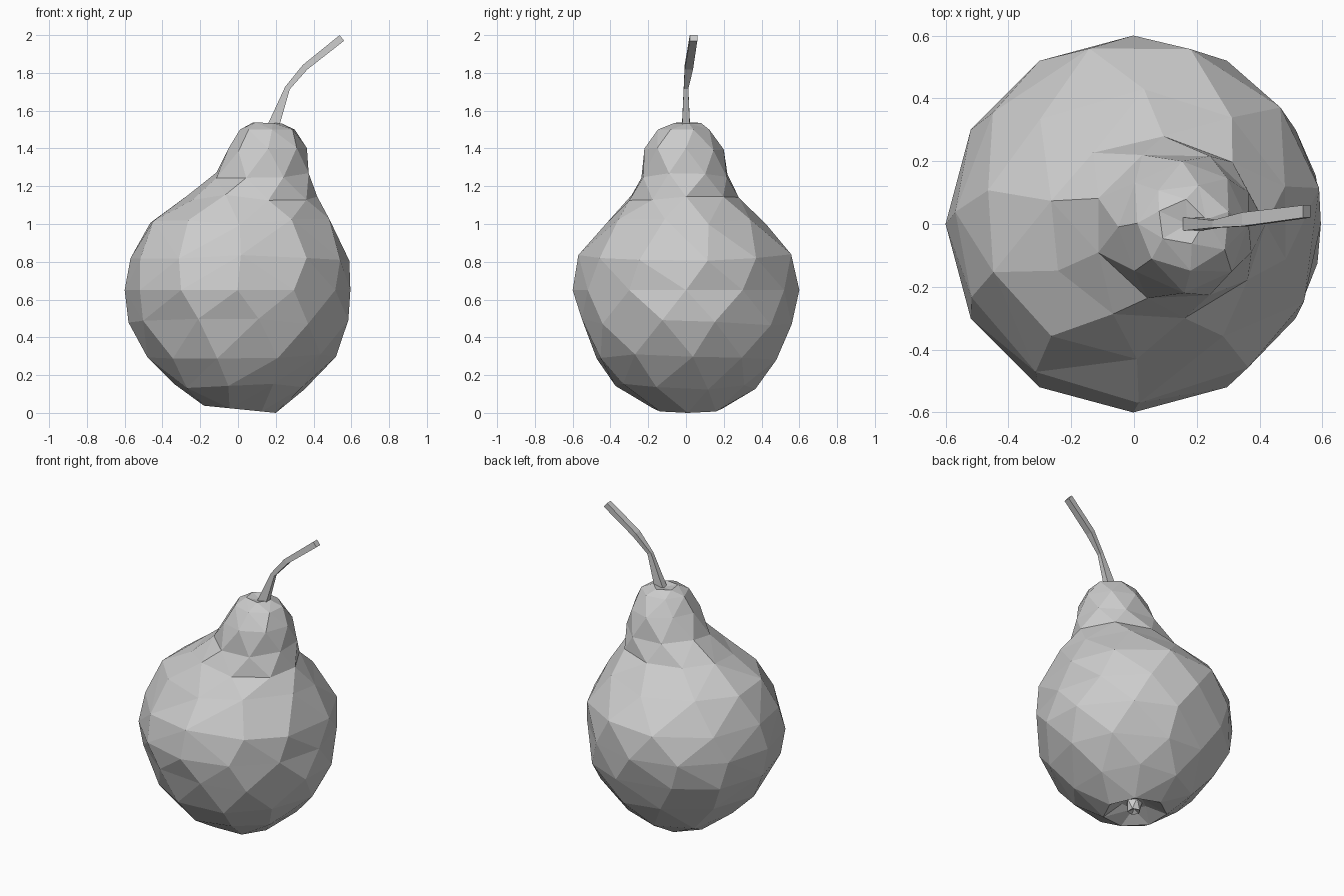
import bpy
import bmesh
import math
import random
from mathutils import Vector

random.seed(4)
if "Cube" in bpy.data.objects:
    bpy.data.objects.remove(bpy.data.objects["Cube"], do_unlink=True)

# One plain grey for the whole fruit
GREY = (0.6, 0.6, 0.6, 1)
grey = bpy.data.materials.new("plain_grey")
grey.use_nodes = True
grey.diffuse_color = GREY
grey.node_tree.nodes["Principled BSDF"].inputs["Base Color"].default_value = GREY


def zip_rings(bm, low, high):
    """Join two rings of (angle, vert), of any counts, with triangles."""
    i = j = 0
    a, b = len(low), len(high)

    def angle(ring, k):
        return ring[k % len(ring)][0] + math.tau * (k // len(ring))

    while i < a or j < b:
        step_low = j >= b or (i < a and angle(low, i + 1) <= angle(high, j + 1))
        p, q = low[i % a][1], high[j % b][1]
        if step_low:
            i += 1
            bm.faces.new((p, low[i % a][1], q))
        else:
            j += 1
            bm.faces.new((p, high[j % b][1], q))


def loft(name, rings, start=None, end=None):
    """Skin rings of (angle, point); close each end with a point or a flat cap."""
    bm = bmesh.new()
    loops = [[(t, bm.verts.new(p)) for t, p in ring] for ring in rings]
    for low, high in zip(loops, loops[1:]):
        zip_rings(bm, low, high)
    for loop, tip in ((loops[0], start), (loops[-1], end)):
        verts = [v for _, v in loop]
        if tip is None:
            bm.faces.new(verts)
        else:
            top = bm.verts.new(tip)
            for k, v in enumerate(verts):
                bm.faces.new((v, verts[(k + 1) % len(verts)], top))
    bmesh.ops.recalc_face_normals(bm, faces=bm.faces)
    mesh = bpy.data.meshes.new(name)
    bm.to_mesh(mesh)
    bm.free()
    mesh.materials.append(grey)
    obj = bpy.data.objects.new(name, mesh)
    bpy.context.collection.objects.link(obj)
    return obj


def fruit_ring(z, left, right, front, back, sides, offset, jitter=0.0, tilt=0.0):
    """Elliptical ring through the given extents, with uneven corners."""
    ring = []
    for k in range(sides):
        t = math.tau * (k + offset + random.uniform(-jitter, jitter)) / sides
        x = (left + right) / 2 + (right - left) / 2 * math.cos(t)
        y = (front + back) / 2 + (back - front) / 2 * math.sin(t)
        lift = random.uniform(-jitter, jitter) * 0.2
        ring.append((t, Vector((x, y, z + tilt * x + lift))))
    return ring


# Fruit body, from the hollow underneath to the rounded crown
body = [
    fruit_ring(0.09, -0.08, 0.08, -0.07, 0.07, 5, 0.3),
    fruit_ring(0.02, -0.20, 0.20, -0.18, 0.20, 7, 0.0, 0, -0.1),
    fruit_ring(0.14, -0.34, 0.37, -0.38, 0.37, 9, 0.4, 0.1),
    fruit_ring(0.30, -0.48, 0.52, -0.49, 0.49, 10, 0.1, 0.1),
    fruit_ring(0.48, -0.58, 0.60, -0.56, 0.57, 11, 0.5, 0.1),
    fruit_ring(0.65, -0.60, 0.595, -0.60, 0.60, 12, 0.0),
    fruit_ring(0.82, -0.57, 0.60, -0.57, 0.58, 11, 0.3, 0.1),
    fruit_ring(1.01, -0.48, 0.50, -0.43, 0.43, 10, 0.5, 0.1),
    fruit_ring(1.14, -0.28, 0.42, -0.31, 0.28, 9, 0.1, 0.08),
    fruit_ring(1.26, -0.13, 0.39, -0.25, 0.24, 8, 0.5, 0.08),
    fruit_ring(1.40, -0.05, 0.365, -0.22, 0.20, 8, 0.0, 0.08),
    fruit_ring(1.50, 0.01, 0.31, -0.15, 0.13, 7, 0.4),
    fruit_ring(1.54, 0.07, 0.23, -0.07, 0.08, 5, 0.1, 0, -0.03),
]
loft("fruit_body", body, start=(0, 0, 0.10), end=(0.17, 0, 1.52))

# Dried blossom remnant inside the hollow
remnant = [
    fruit_ring(0.10, -0.05, 0.05, -0.05, 0.05, 5, 0.0),
    fruit_ring(0.03, -0.04, 0.04, -0.04, 0.04, 5, 0.5),
]
loft("blossom_remnant", remnant, start=(0, 0, 0.11), end=(0, 0, 0.05))

# Bent square stem: centre, half width across, half width in y
path = [
    (Vector((0.18, 0.00, 1.50)), 0.032, 0.022),
    (Vector((0.262, 0.00, 1.72)), 0.014, 0.012),
    (Vector((0.355, 0.015, 1.83)), 0.017, 0.022),
    (Vector((0.55, 0.04, 1.985)), 0.019, 0.020),
]
stem = []
for k, (centre, across, deep) in enumerate(path):
    along = path[min(k + 1, len(path) - 1)][0] - path[max(k - 1, 0)][0]
    side = along.cross(Vector((0, 1, 0))).normalized()
    ring = []
    for c in range(4):
        t = math.tau * (c + 0.5) / 4
        sx = math.copysign(across, math.cos(t))
        sy = math.copysign(deep, math.sin(t))
        ring.append((t, centre + side * sx + Vector((0, sy, 0))))
    stem.append(ring)
loft("stem", stem)
